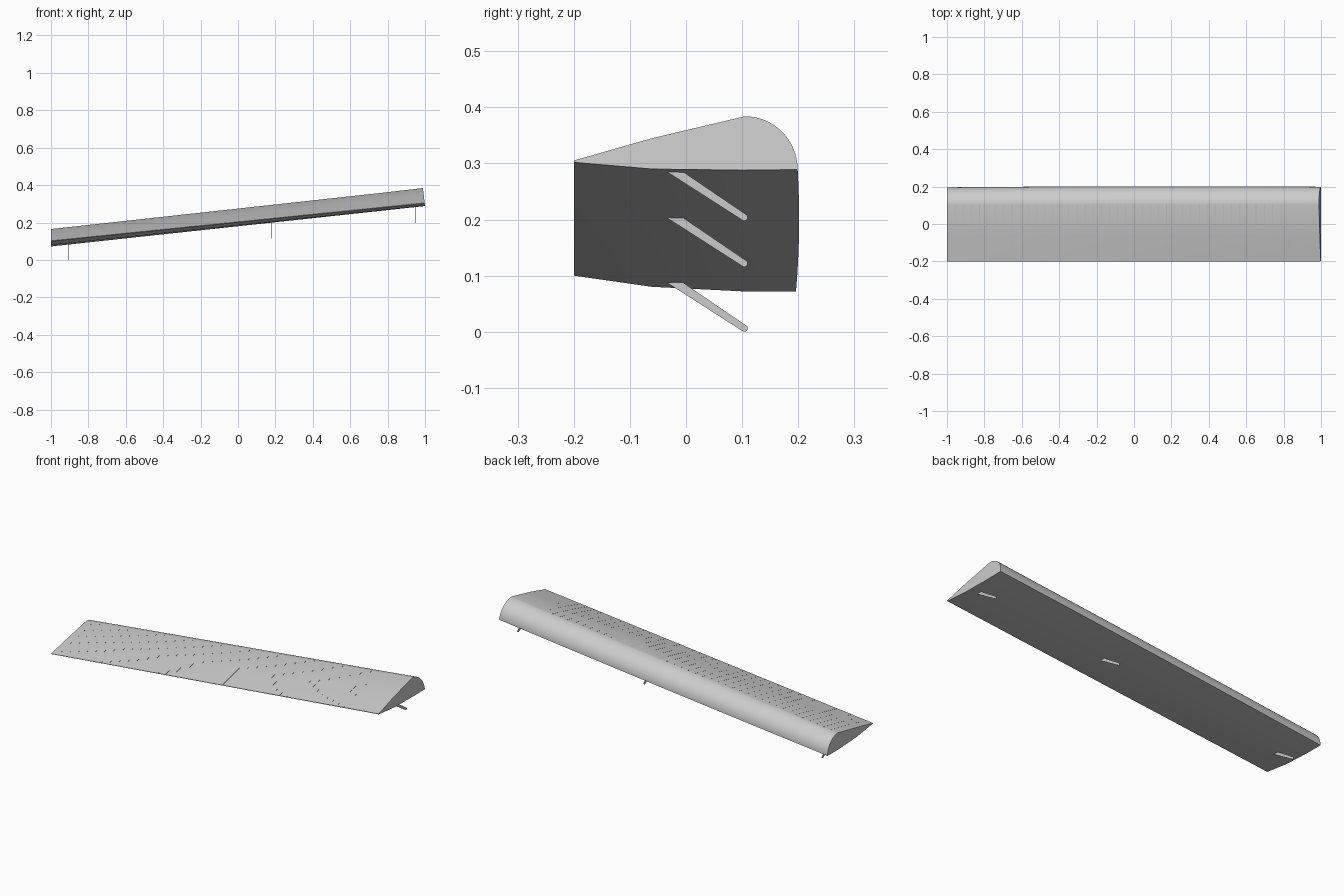
import bpy, bmesh, math

cube = bpy.data.objects.get("Cube")
if cube:
    bpy.data.objects.remove(cube, do_unlink=True)

grey = bpy.data.materials.new("light_grey")
grey.use_nodes = True
grey.diffuse_color = (0.6, 0.6, 0.6, 1)
grey.node_tree.nodes["Principled BSDF"].inputs["Base Color"].default_value = (0.6, 0.6, 0.6, 1)


def loft(name, rings, smooth=False):
    """Skin a row of matching closed rings and cap both ends."""
    bm = bmesh.new()
    rows = [[bm.verts.new(p) for p in ring] for ring in rings]
    for a, b in zip(rows, rows[1:]):
        for i in range(len(a)):
            j = (i + 1) % len(a)
            bm.faces.new((a[i], a[j], b[j], b[i]))
    bm.faces.new(rows[0])
    bm.faces.new(rows[-1])
    bmesh.ops.recalc_face_normals(bm, faces=bm.faces)
    mesh = bpy.data.meshes.new(name)
    bm.to_mesh(mesh)
    bm.free()
    obj = bpy.data.objects.new(name, mesh)
    bpy.context.collection.objects.link(obj)
    mesh.materials.append(grey)
    if smooth:
        bpy.ops.object.select_all(action="DESELECT")
        obj.select_set(True)
        bpy.context.view_layer.objects.active = obj
        bpy.ops.object.shade_smooth_by_angle(angle=math.radians(30))
    return obj


def mix(a, b, x):
    """Blend from the low tip (x = -1) to the high tip (x = 1)."""
    return a + (b - a) * (x + 1) / 2


def upper_line(x):
    base = mix(0.072, 0.289, x)
    return [(-0.2, base + mix(0.030, 0.016, x)),
            (-0.06, base + mix(0.060, 0.056, x)),
            (0.105, base + mix(0.093, 0.095, x))]


def section(x):
    base = mix(0.072, 0.289, x)
    nose = mix(0.091, 0.094, x) + 0.004 * (1 - x * x)
    height = mix(0.093, 0.095, x)
    pts = upper_line(x)
    # rounded leading edge
    for i in range(1, 17):
        t = math.pi / 2 * i / 16
        pts.append((0.105 + nose * math.sin(t), base + height * math.cos(t)))
    # shallow underside
    pts += [(0.1, base - mix(0, 0.001, x)),
            (-0.06, base + mix(0.008, 0.001, x)),
            (-0.2, base + mix(0.028, 0.013, x))]
    # the high tip leans inward toward its top
    lean = 0.12 if x == 1 else 0
    return [(x - lean * max(0, z - base), y, z) for y, z in pts]


# Wing shell
loft("wing", [section(-1 + i / 4) for i in range(9)], smooth=True)

# Evenly spaced ribs, almost flush with the upper skin
spacing = 2 / 46
for k in range(1, 46):
    x = -1 + k * spacing
    rings = []
    for xr in (x - 0.0015, x + 0.0015):
        top = upper_line(xr)
        rings.append([(xr, y, z + 0.0004) for y, z in top] +
                     [(xr, y, z - 0.001) for y, z in reversed(top)])
    loft(f"rib_{k}", rings)

# Slanted flat brackets below the wing, with rounded ends
for name, x in (("low", -0.905), ("middle", 0.18), ("high", 0.95)):
    base = mix(0.076, 0.289, x)
    outline = [(-0.035, 0.002), (-0.006, 0.002)]
    for i in range(9):
        t = math.radians(57 - 180 * i / 8)
        outline.append((0.104 + 0.006 * math.cos(t), -0.08 + 0.006 * math.sin(t)))
    loft(f"{name}_bracket",
         [[(x + s, y, base + z) for y, z in outline] for s in (-0.002, 0.002)])
